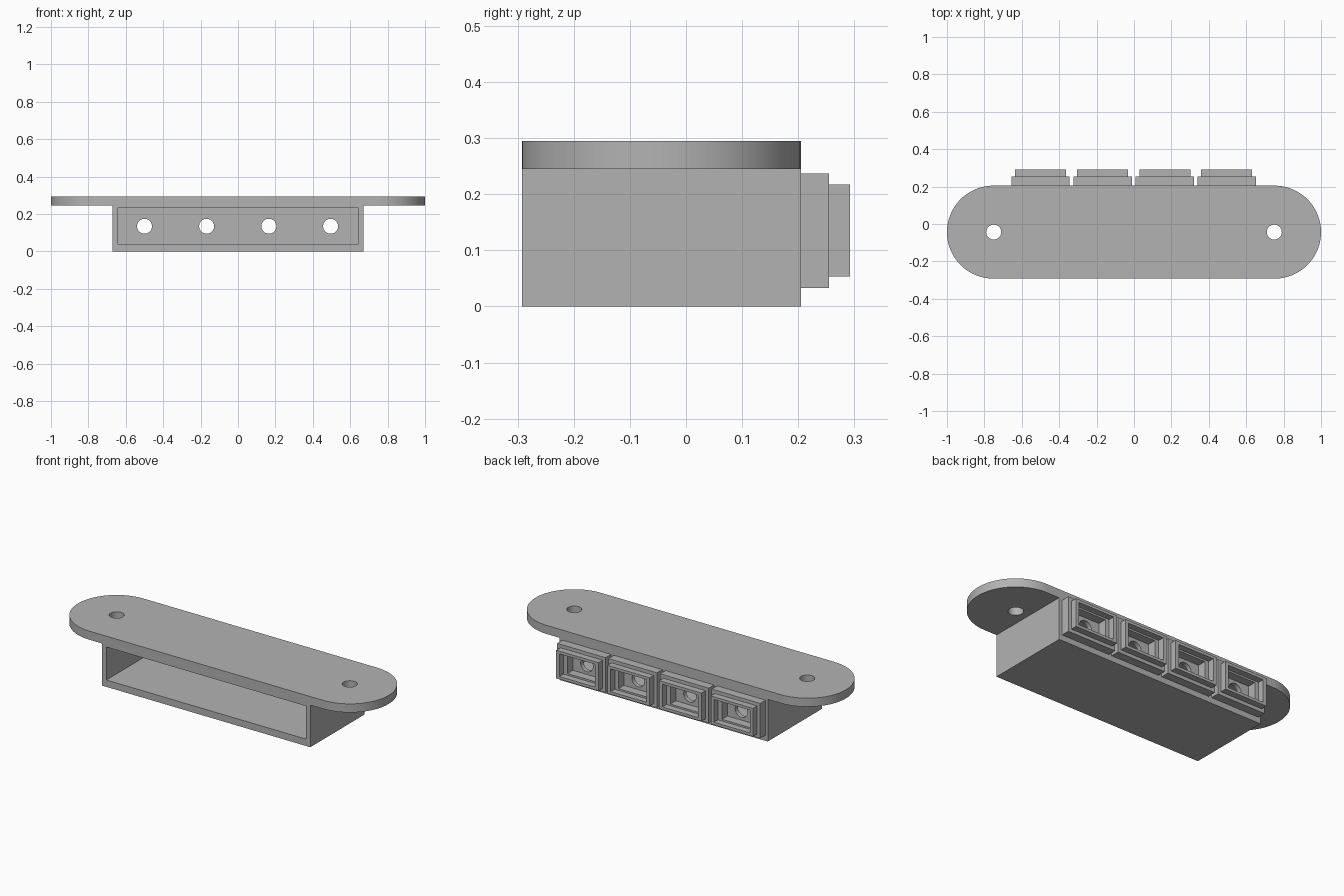
import bpy, bmesh, math

cube = bpy.data.objects.get("Cube")
if cube:
    bpy.data.objects.remove(cube, do_unlink=True)

grey = bpy.data.materials.new("plain grey")
grey.use_nodes = True
colour = (0.45, 0.45, 0.45, 1)
grey.diffuse_color = colour
grey.node_tree.nodes["Principled BSDF"].inputs["Base Color"].default_value = colour

FRONT, BACK = -0.292, 0.205
MID_Y = (FRONT + BACK) / 2
RADIUS = (BACK - FRONT) / 2
HOLE_Z = 0.135
HOLE_R = 0.04
SOCKETS = [-0.5, -0.168, 0.165, 0.495]


def prism(name, points, depth):
    """Extrude a closed outline of 3D points along a depth vector."""
    bm = bmesh.new()
    face = bm.faces.new([bm.verts.new(p) for p in points])
    top = bmesh.ops.extrude_face_region(bm, geom=[face])["geom"]
    bmesh.ops.translate(bm, vec=depth, verts=[v for v in top if isinstance(v, bmesh.types.BMVert)])
    bmesh.ops.recalc_face_normals(bm, faces=bm.faces)
    mesh = bpy.data.meshes.new(name)
    bm.to_mesh(mesh)
    bm.free()
    obj = bpy.data.objects.new(name, mesh)
    bpy.context.collection.objects.link(obj)
    mesh.materials.append(grey)
    return obj


def box(name, x0, x1, y0, y1, z0, z1):
    outline = [(x0, y0, z0), (x1, y0, z0), (x1, y1, z0), (x0, y1, z0)]
    return prism(name, outline, (0, 0, z1 - z0))


def circle(n=48):
    return [(HOLE_R * math.cos(2 * math.pi * i / n), HOLE_R * math.sin(2 * math.pi * i / n))
            for i in range(n)]


def combine(obj, other, operation="DIFFERENCE"):
    """Apply a boolean and discard the second object."""
    other.hide_render = True
    mod = obj.modifiers.new("boolean", "BOOLEAN")
    mod.operation, mod.object, mod.solver = operation, other, "EXACT"
    bpy.context.view_layer.update()
    graph = bpy.context.evaluated_depsgraph_get()
    mesh = bpy.data.meshes.new_from_object(obj.evaluated_get(graph))
    obj.modifiers.clear()
    obj.data = mesh
    bpy.data.objects.remove(other, do_unlink=True)


# Mounting plate with rounded ends
outline = []
for side in (1, -1):
    for i in range(49):
        a = math.pi * (i / 48 - 0.5)
        outline.append((side * (1 - RADIUS + RADIUS * math.cos(a)),
                        MID_Y + side * RADIUS * math.sin(a), 0.245))
housing = prism("housing", outline, (0, 0, 0.05))

# Box under the plate, open at the front
combine(housing, box("box_body", -0.67, 0.67, FRONT, BACK, 0, 0.27), "UNION")
combine(housing, box("cavity", -0.643, 0.643, FRONT - 0.1, 0.18, 0.04, 0.232))

# Screw holes and wire holes
for x in (-0.75, 0.75):
    combine(housing, prism("screw_hole", [(x + u, MID_Y + v, 0.2) for u, v in circle()], (0, 0, 0.2)))
for x in SOCKETS:
    combine(housing, prism("wire_hole", [(x + u, 0.1, HOLE_Z + v) for u, v in circle()], (0, 0.2, 0)))

# Stepped socket frames on the back
for number, x in enumerate(SOCKETS, 1):
    for label, y0, y1, w, h, inner_w, inner_h in (
            ("base", BACK, 0.255, 0.156, 0.102, 0.09, 0.056),
            ("rim", 0.255, 0.292, 0.136, 0.082, 0.115, 0.066)):
        frame = box(f"socket_{label}_{number}", x - w, x + w, y0, y1, HOLE_Z - h, HOLE_Z + h)
        combine(frame, box("opening", x - inner_w, x + inner_w, y0 - 0.05, y1 + 0.05,
                           HOLE_Z - inner_h, HOLE_Z + inner_h))

# Smooth the round ends and holes, keep edges sharp
bpy.ops.object.select_all(action="DESELECT")
housing.select_set(True)
bpy.context.view_layer.objects.active = housing
bpy.ops.object.shade_smooth_by_angle(angle=math.radians(30))
